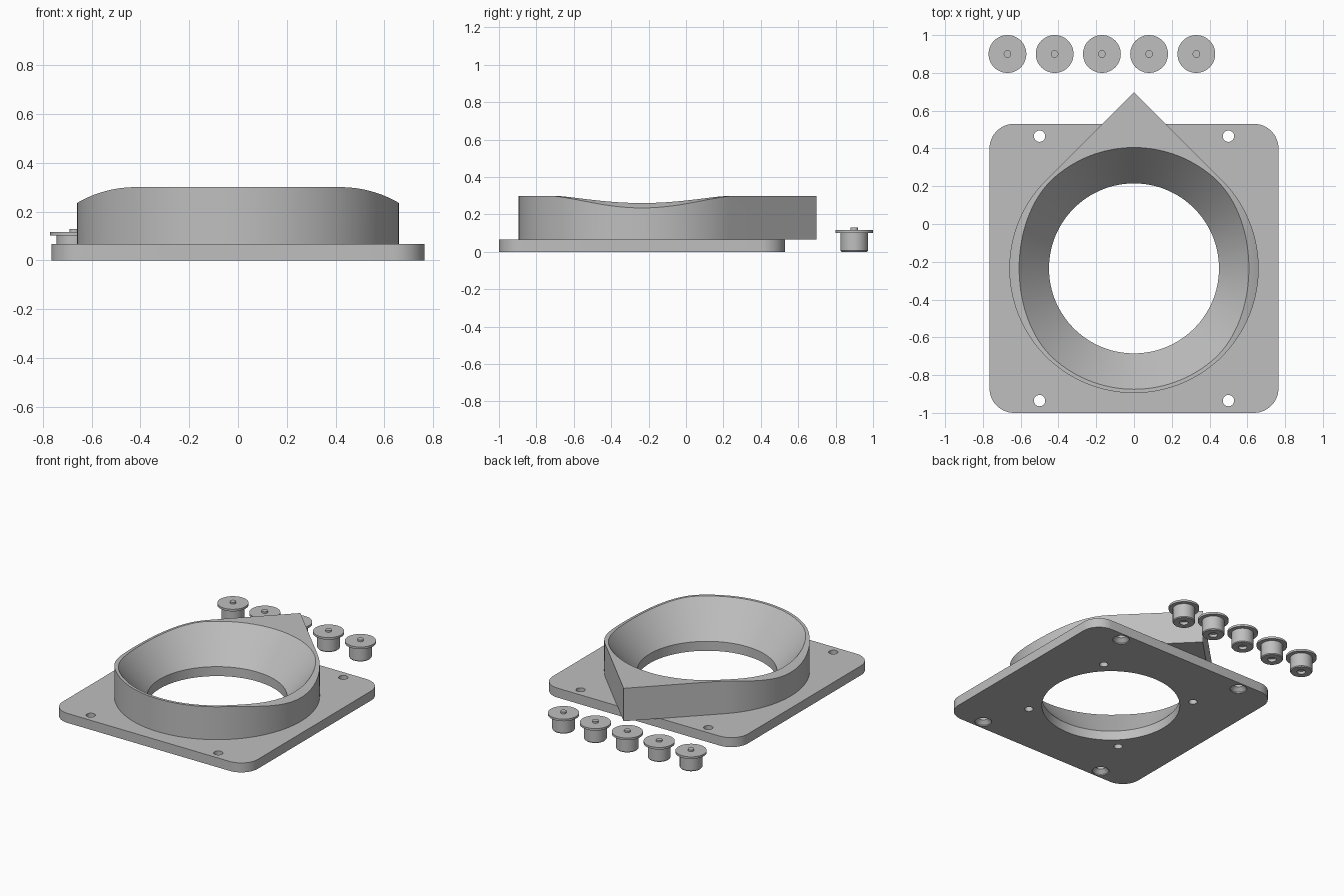
import bpy, bmesh, math

if "Cube" in bpy.data.objects:
    bpy.data.objects.remove(bpy.data.objects["Cube"])

CY = -0.235          # y of the plate and funnel centre
PLATE, TOP = 0.067, 0.30

grey = bpy.data.materials.new("plain grey")
grey.diffuse_color = (0.52, 0.52, 0.52, 1)
grey.use_nodes = True
grey.node_tree.nodes["Principled BSDF"].inputs["Base Color"].default_value = grey.diffuse_color


def finish(name, bm):
    bmesh.ops.recalc_face_normals(bm, faces=bm.faces[:])
    me = bpy.data.meshes.new(name)
    bm.to_mesh(me)
    bm.free()
    me.materials.append(grey)
    ob = bpy.data.objects.new(name, me)
    bpy.context.collection.objects.link(ob)
    return ob


def prism(name, pts, lo, hi, place):
    """Extrude a 2D outline from lo to hi; place(a, b, t) gives the 3D point."""
    bm = bmesh.new()
    a = [bm.verts.new(place(u, v, lo)) for u, v in pts]
    b = [bm.verts.new(place(u, v, hi)) for u, v in pts]
    bm.faces.new(a)
    bm.faces.new(b)
    for i in range(len(pts)):
        j = (i + 1) % len(pts)
        bm.faces.new((a[i], a[j], b[j], b[i]))
    return finish(name, bm)


def lathe(name, profile, x, y, n):
    """Revolve an (r, z) profile that starts and ends on the axis."""
    bm = bmesh.new()
    rings = []
    for r, z in profile:
        if r == 0:
            rings.append([bm.verts.new((x, y, z))] * n)
        else:
            rings.append([bm.verts.new((x + r * math.cos(math.tau * i / n),
                                        y + r * math.sin(math.tau * i / n), z))
                          for i in range(n)])
    for p, q in zip(rings, rings[1:]):
        for i in range(n):
            j = (i + 1) % n
            bm.faces.new(list(dict.fromkeys((p[i], p[j], q[j], q[i]))))
    return finish(name, bm)


def boolean(ob, other, op):
    """Combine two solids and discard the helper."""
    m = ob.modifiers.new(op.lower(), 'BOOLEAN')
    m.operation, m.object, m.solver = op, other, 'EXACT'
    bpy.context.view_layer.objects.active = ob
    bpy.ops.object.modifier_apply(modifier=m.name)
    bpy.data.objects.remove(other)


def smooth(ob):
    bpy.ops.object.select_all(action='DESELECT')
    ob.select_set(True)
    bpy.context.view_layer.objects.active = ob
    bpy.ops.object.shade_smooth_by_angle(angle=math.radians(30))


def arc(cx, cy, r, a0, a1, n):
    return [(cx + r * math.cos(math.radians(a0 + (a1 - a0) * i / n)),
             cy + r * math.sin(math.radians(a0 + (a1 - a0) * i / n)))
            for i in range(n + 1)]


def upright(u, v, t):
    return (u, v, t)


def along_y(u, v, t):
    return (u, t, v)


# Mounting plate with rounded corners
H, R = 0.765, 0.13
outline = []
for k, (sx, sy) in enumerate([(1, 1), (-1, 1), (-1, -1), (1, -1)]):
    outline += arc(sx * (H - R), CY + sy * (H - R), R, 90 * k, 90 * k + 90, 12)
plate = prism("mounting_plate", outline, 0, PLATE, upright)

# Teardrop hood: round wall with 45 degree tangents meeting at a point
RO = 0.66
teardrop = arc(0, CY, RO, 135, 405, 108) + [(0, CY + RO * math.sqrt(2))]
hood = prism("hood", teardrop, PLATE, TOP, upright)

# Rounded-down left and right rims
X0, RC = 0.42, 0.475
for s in (1, -1):
    rim = [(s * x, z) for x, z in arc(X0, TOP - RC, RC, 90, 52, 20)]
    rim += [(s * 0.9, rim[-1][1]), (s * 0.9, 0.45), (s * X0, 0.45)]
    boolean(hood, prism("rim_cutter", rim, -1.2, 1.0, along_y), 'DIFFERENCE')

boolean(plate, hood, 'UNION')

# Central opening: straight bore, then a flared funnel
funnel = [(0, -0.1), (0.45, -0.1), (0.45, PLATE), (0.64, TOP), (0.7215, 0.40), (0, 0.40)]
boolean(plate, lathe("funnel_cutter", funnel, 0, CY, 128), 'DIFFERENCE')

# Countersunk screw holes and blind peg sockets underneath
screw = [(0, -0.02), (0.055, -0.02), (0.055, 0.008), (0.03, 0.033), (0.03, 0.1), (0, 0.1)]
socket = [(0, -0.02), (0.028, -0.02), (0.028, 0.05), (0, 0.05)]
for sx in (-1, 1):
    for sy in (-1, 1):
        boolean(plate, lathe("screw_cutter", screw, sx * 0.5, CY + sy * 0.7, 32), 'DIFFERENCE')
        boolean(plate, lathe("socket_cutter", socket, sx * 0.38, CY + sy * 0.38, 24), 'DIFFERENCE')
plate.name = "funnel_plate"
smooth(plate)

# Row of loose flanged pegs, each with a small pin and a shallow socket below
peg = [(0, 0.02), (0.028, 0.02), (0.028, 0), (0.068, 0), (0.073, 0.006), (0.073, 0.102),
       (0.1, 0.102), (0.1, 0.117), (0.02, 0.117), (0.02, 0.129), (0, 0.129)]
for i in range(5):
    smooth(lathe(f"peg_{i + 1}", peg, -0.67 + 0.25 * i, 0.90, 48))
